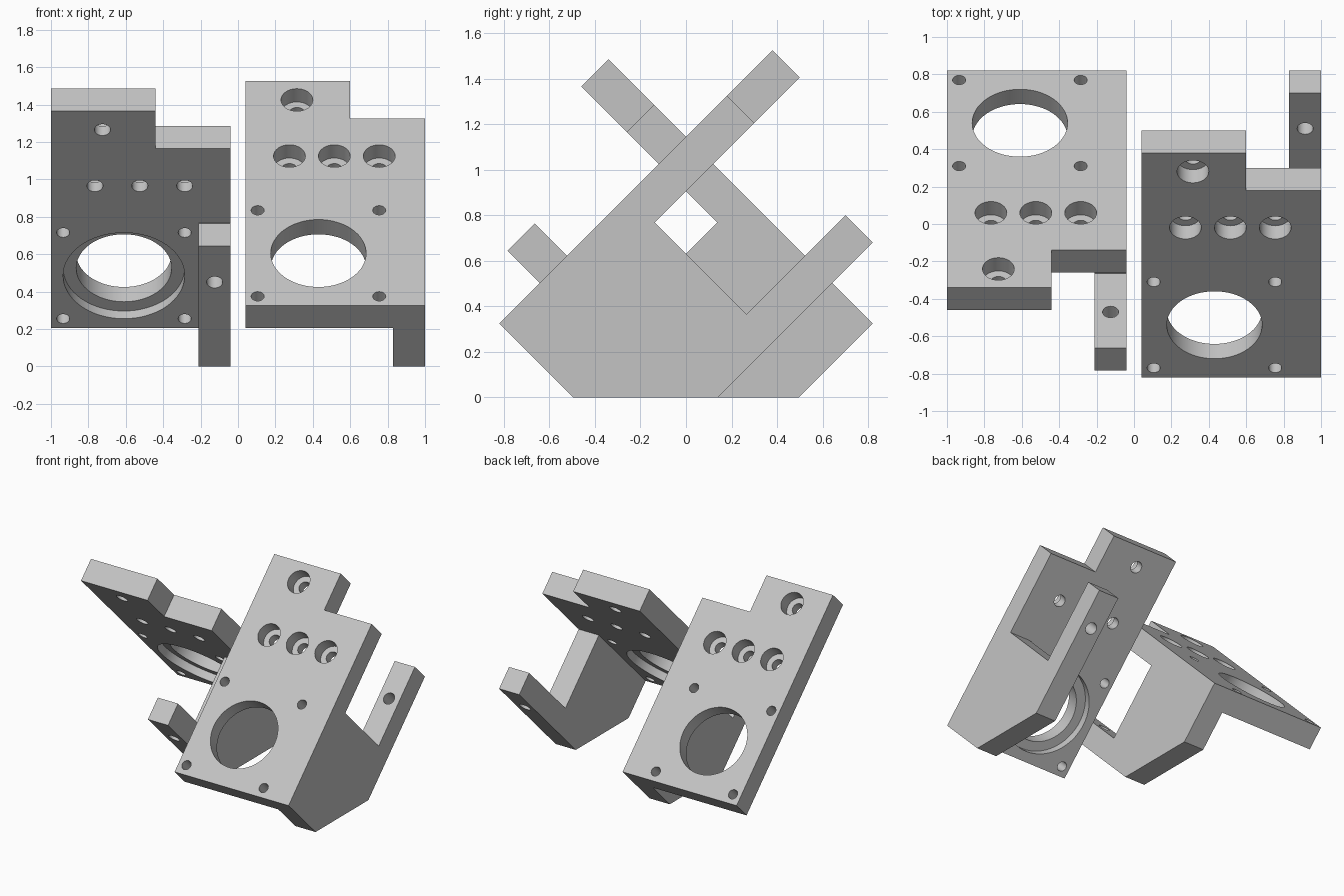
import bpy, bmesh, math
from mathutils import Vector

if "Cube" in bpy.data.objects:
    bpy.data.objects.remove(bpy.data.objects["Cube"])

grey = bpy.data.materials.new("light grey")
grey.diffuse_color = (0.55, 0.55, 0.55, 1)
grey.use_nodes = True
grey.node_tree.nodes["Principled BSDF"].inputs["Base Color"].default_value = grey.diffuse_color
T = 0.12 * math.sqrt(2)      # plate thickness


def make_object(name, bm):
    bmesh.ops.recalc_face_normals(bm, faces=bm.faces)
    mesh = bpy.data.meshes.new(name)
    bm.to_mesh(mesh)
    bm.free()
    mesh.materials.append(grey)
    obj = bpy.data.objects.new(name, mesh)
    bpy.context.collection.objects.link(obj)
    return obj


def prism(name, points, offset):
    """Extrude a flat outline along an offset vector."""
    bm = bmesh.new()
    low = [bm.verts.new(p) for p in points]
    high = [bm.verts.new(Vector(p) + Vector(offset)) for p in points]
    n = len(points)
    bm.faces.new(low)
    bm.faces.new(high)
    for i in range(n):
        j = (i + 1) % n
        bm.faces.new((low[i], low[j], high[j], high[i]))
    return make_object(name, bm)


def add_bore(bm, centre, axis, profile, sides):
    """Turned cutter: profile is a list of (radius, depth along axis)."""
    u = Vector((1, 0, 0))
    w = axis.cross(u)
    rings = []
    for r, d in profile:
        rings.append([bm.verts.new(centre + axis * d
                      + u * r * math.cos(2 * math.pi * k / sides)
                      + w * r * math.sin(2 * math.pi * k / sides)) for k in range(sides)])
    bm.faces.new(rings[0])
    bm.faces.new(rings[-1])
    for a, b in zip(rings, rings[1:]):
        for k in range(sides):
            m = (k + 1) % sides
            bm.faces.new((a[k], a[m], b[m], b[k]))


def apply_boolean(obj, other, operation):
    mod = obj.modifiers.new(operation, 'BOOLEAN')
    mod.operation = operation
    mod.solver = 'EXACT'
    mod.object = other
    bpy.ops.object.select_all(action='DESELECT')
    bpy.context.view_layer.objects.active = obj
    obj.select_set(True)
    bpy.ops.object.modifier_apply(modifier=mod.name)
    bpy.data.objects.remove(other)


def bracket(name, x0, s, cut):
    """s flips the bracket front to back; cut shortens the plate and finger."""
    def on_plate(x, v):      # point on the upper plate face
        return Vector((x0 + x, s * (v - 0.82), 0.325 + v))

    inward = Vector((0, s, -1)).normalized()

    # sloped plate with a stepped top edge
    top = 1.2 - cut
    outline = [(0, 0), (0.96, 0), (0.96, top - 0.2), (0.56, top - 0.2), (0.56, top), (0, top)]
    plate = prism(name, [on_plate(x, v) for x, v in outline], inward * T)

    # side cheek with the upright finger
    f = cut * 0.9
    cheek = [(-0.82, 0.325), (-0.495, 0), (0.14, 0), (0.82 - f, 0.68 - f), (0.70 - f, 0.80 - f),
             (0.265, 0.365), (-0.1375, 0.7675), (-0.2575, 0.8875)]
    cheek_obj = prism("cheek", [(x0 + 0.79, s * y, z) for y, z in cheek], (0.17, 0, 0))
    apply_boolean(plate, cheek_obj, 'UNION')

    # holes
    bm = bmesh.new()
    e = 0.02
    add_bore(bm, on_plate(0.39, 0.28), inward,
             [(0.255, -e), (0.255, T - 0.058), (0.325, T - 0.058), (0.325, T + e)], 64)
    for x in (0.065, 0.715):
        for v in (0.05, 0.51):
            add_bore(bm, on_plate(x, v), inward, [(0.035, -e), (0.035, T + e)], 24)
    for x, v in ((0.235, 0.80), (0.475, 0.80), (0.715, 0.80), (0.275, 1.10)):
        add_bore(bm, on_plate(x, v - cut), inward,
                 [(0.085, -e), (0.085, 0.1), (0.043, 0.1), (0.043, T + e)], 32)
    # finger hole
    add_bore(bm, Vector((x0 + 0.875, s * (0.51 - cut), 0.61 - cut)), inward,
             [(0.043, -e), (0.043, T + e)], 24)
    apply_boolean(plate, make_object("bores", bm), 'DIFFERENCE')

    bpy.ops.object.select_all(action='DESELECT')
    bpy.context.view_layer.objects.active = plate
    plate.select_set(True)
    bpy.ops.object.shade_smooth_by_angle(angle=math.radians(30))


bracket("right_bracket", 0.04, 1, 0)
bracket("left_bracket", -1.0, -1, 0.04)
